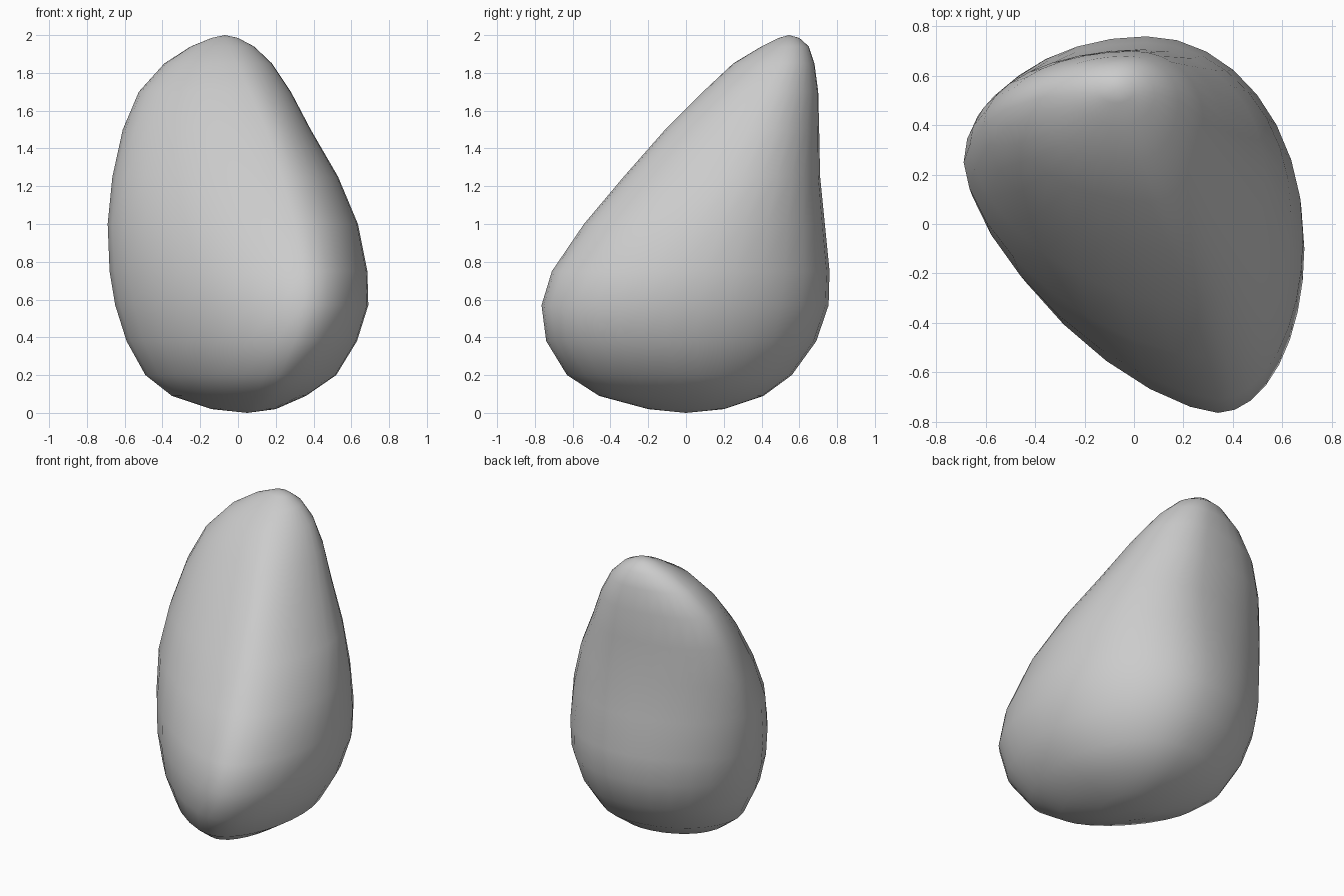
import bpy, bmesh, math

if "Cube" in bpy.data.objects:
    bpy.data.objects.remove(bpy.data.objects["Cube"])

SEGS = 32

# Horizontal slices: z, then left, front, right and back extreme points (x, y)
SLICES = [
    (0.02, (-.14, .05), (.08, -.20), (.20, .00), (.05, .20)),
    (0.09, (-.35, .10), (.15, -.46), (.36, .00), (.05, .41)),
    (0.20, (-.49, .15), (.22, -.63), (.52, -.05), (.05, .56)),
    (0.38, (-.59, .18), (.30, -.74), (.63, -.10), (.05, .69)),
    (0.57, (-.65, .20), (.34, -.765), (.69, -.10), (.05, .755)),
    (0.75, (-.68, .22), (.34, -.71), (.685, -.05), (.05, .76)),
    (1.00, (-.69, .25), (.30, -.54), (.635, .05), (.05, .735)),
    (1.25, (-.665, .32), (.23, -.33), (.53, .20), (.05, .71)),
    (1.50, (-.61, .40), (.15, -.11), (.385, .33), (.02, .705)),
    (1.70, (-.525, .46), (.06, .09), (.28, .43), (.00, .70)),
    (1.85, (-.39, .51), (-.01, .25), (.18, .50), (-.03, .68)),
    (1.94, (-.25, .53), (-.05, .40), (.085, .53), (-.06, .65)),
    (1.985, (-.14, .54), (-.07, .49), (.00, .54), (-.07, .60)),
]


def arc(p, q, n, swap):
    """Quarter superellipse from p to q, tangent to the slice's bounding box."""
    cx, cy = (p[0], q[1]) if swap else (q[0], p[1])
    for i in range(SEGS // 4):
        t = i / (SEGS // 4) * math.pi / 2
        c, s = math.cos(t) ** (2 / n), math.sin(t) ** (2 / n)
        yield (cx + (p[0] - cx) * c + (q[0] - cx) * s,
               cy + (p[1] - cy) * c + (q[1] - cy) * s)


# Stone body: lofted rounded slices, closed by a bottom and a top point
bm = bmesh.new()
rings = []
for z, left, front, right, back in SLICES:
    flat = 1.5 + 0.5 * max(0, z - 0.7) / 1.2   # flatter front-left face low down
    pts = (list(arc(left, front, flat, False)) + list(arc(front, right, 2.0, True))
           + list(arc(right, back, 2.0, False)) + list(arc(back, left, 2.0, True)))
    rings.append([bm.verts.new((x, y, z)) for x, y in pts])

bottom = bm.verts.new((.05, .0, 0))
top = bm.verts.new((-.07, .545, 2))
for j in range(SEGS):
    k = (j + 1) % SEGS
    for a, b in zip(rings, rings[1:]):
        bm.faces.new((a[j], a[k], b[k], b[j]))
    bm.faces.new((bottom, rings[0][k], rings[0][j]))
    bm.faces.new((top, rings[-1][j], rings[-1][k]))
bmesh.ops.recalc_face_normals(bm, faces=bm.faces)

mesh = bpy.data.meshes.new("stone")
bm.to_mesh(mesh)
bm.free()
mesh.polygons.foreach_set("use_smooth", [True] * len(mesh.polygons))
stone = bpy.data.objects.new("stone", mesh)
bpy.context.collection.objects.link(stone)
